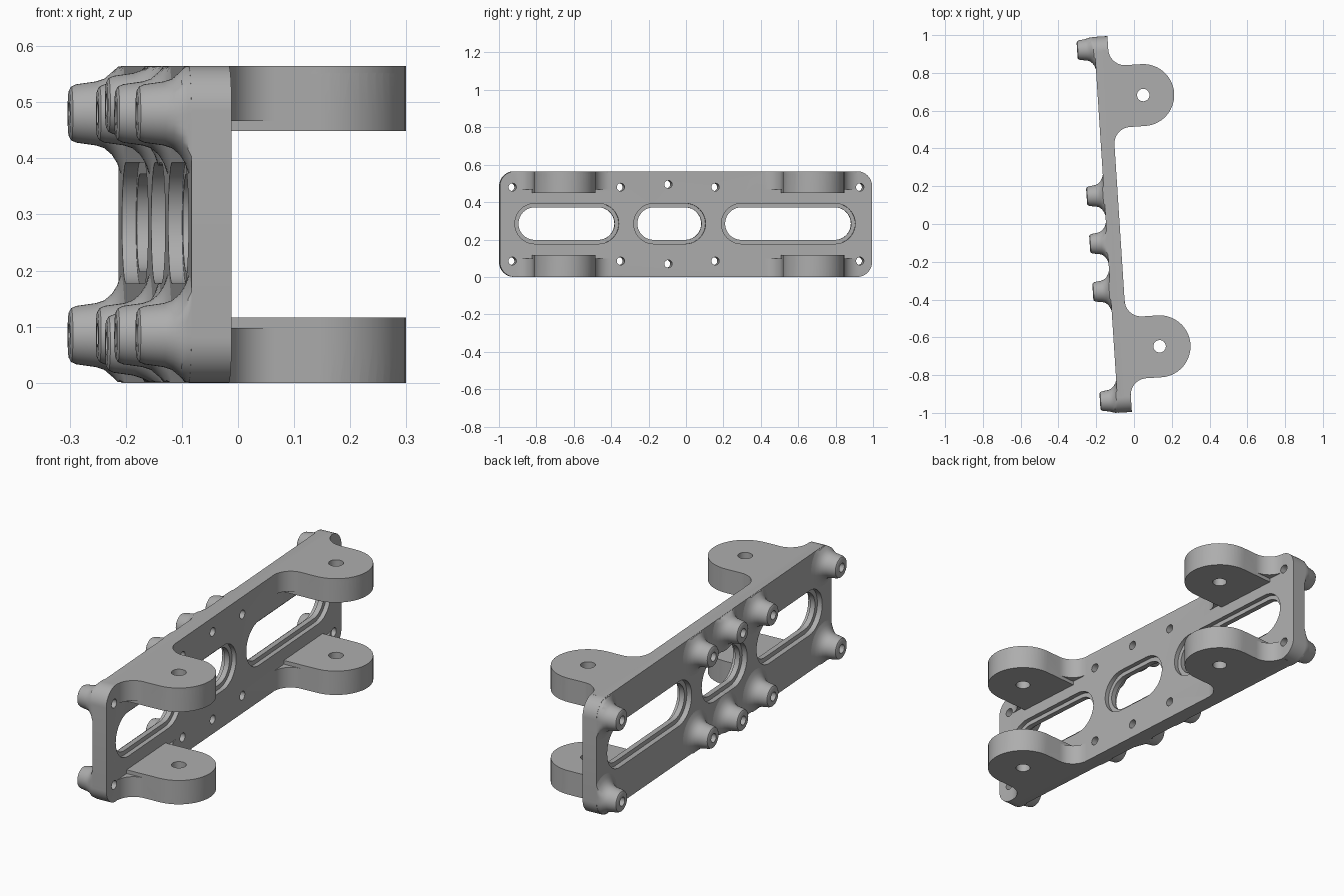
import bpy, bmesh, math
from mathutils import Vector

cube = bpy.data.objects.get("Cube")
if cube:
    bpy.data.objects.remove(cube, do_unlink=True)

# Local frame: x points out of the front face, y runs along the plate
TILT, SHIFT = 0.065, -0.076
H, THICK, LEN, CORNER = 0.565, 0.072, 0.997, 0.08

grey = bpy.data.materials.new("plain grey")
grey.use_nodes = True
colour = (0.42, 0.42, 0.42, 1)
grey.diffuse_color = colour
grey.node_tree.nodes["Principled BSDF"].inputs["Base Color"].default_value = colour


def make(name, bm):
    bmesh.ops.recalc_face_normals(bm, faces=bm.faces)
    mesh = bpy.data.meshes.new(name)
    bm.to_mesh(mesh)
    bm.free()
    ob = bpy.data.objects.new(name, mesh)
    bpy.context.collection.objects.link(ob)
    mesh.materials.append(grey)
    ob.location.x = SHIFT
    ob.rotation_euler.z = TILT
    return ob


def arc(cx, cy, r, start, end, n=12):
    """Points on an arc, angles in degrees."""
    angles = [math.radians(start + (end - start) * i / n) for i in range(n + 1)]
    return [(cx + r * math.cos(t), cy + r * math.sin(t)) for t in angles]


def prism(bm, points, place, lo, hi):
    """Extrude a closed 2D outline; place(a, b, depth) gives the 3D point."""
    rings = [[bm.verts.new(place(a, b, d)) for a, b in points] for d in (lo, hi)]
    bm.faces.new(rings[0])
    bm.faces.new(rings[1])
    n = len(points)
    for i in range(n):
        j = (i + 1) % n
        bm.faces.new((rings[0][i], rings[0][j], rings[1][j], rings[1][i]))


def through(a, b, d):
    return Vector((d, a, b))


def upright(a, b, d):
    return Vector((a, b, d))


def bevel(bm, rule, width):
    edges = [e for e in bm.edges if rule(*[v.co for v in e.verts])]
    bmesh.ops.bevel(bm, geom=edges, offset=width, segments=4, profile=0.5,
                    affect='EDGES', clamp_overlap=True)


def combine(target, other, operation):
    mod = target.modifiers.new(operation.lower(), 'BOOLEAN')
    mod.operation, mod.solver, mod.object = operation, 'EXACT', other
    bpy.context.view_layer.update()
    bpy.context.view_layer.objects.active = target
    bpy.ops.object.modifier_apply(modifier=mod.name)
    bpy.data.objects.remove(other, do_unlink=True)


def smooth(ob):
    bpy.ops.object.select_all(action='DESELECT')
    ob.select_set(True)
    bpy.context.view_layer.objects.active = ob
    bpy.ops.object.shade_smooth_by_angle(angle=math.radians(32))


# Back plate with rounded corners and softened edges
iy, iz = LEN - CORNER, H - CORNER
outline = (arc(iy, iz, CORNER, 0, 90) + arc(-iy, iz, CORNER, 90, 180)
           + arc(-iy, CORNER, CORNER, 180, 270) + arc(iy, CORNER, CORNER, 270, 360))
bm = bmesh.new()
prism(bm, outline, through, -THICK, 0)
bevel(bm, lambda p, q: abs(p.x - q.x) < 1e-5, 0.018)
frame = make("mounting_plate", bm)

# Four rounded lugs, each a full-depth tongue plus a thinner filleted root
W, REACH, FILLET = 0.164, 0.169, 0.088
LUGS = (0.673, -0.66)


def lug(y, top, depth, root):
    f = FILLET if root else 0
    pts = arc(REACH, y, W, -90, 90, 28)
    if root:
        pts += arc(f, y + W + f, f, 270, 180)
        pts += [(-0.03, y + W + f), (-0.03, y - W - f)]
        pts += arc(f, y - W - f, f, 180, 90)
    else:
        pts += [(-0.03, y + W), (-0.03, y - W)]
    outer, inner = (H, H - depth) if top else (0, depth)
    bm = bmesh.new()
    prism(bm, pts, upright, min(outer, inner), max(outer, inner))
    bevel(bm, lambda p, q: abs(p.z - outer) < 1e-5 and abs(q.z - outer) < 1e-5
          and min(p.x, q.x) > -1e-4, 0.014)
    return make("lug", bm)


for y in LUGS:
    for top in (True, False):
        combine(frame, lug(y, top, 0.116, False), 'UNION')
        combine(frame, lug(y, top, 0.098, True), 'UNION')

# Slots: an open stadium with a wider pocket on each face
SLOTS = ((-0.917, -0.36), (-0.28, 0.105), (0.19, 0.907))


def cut_slots(inset, lo, hi):
    bm = bmesh.new()
    r = 0.108 - inset
    for a, b in SLOTS:
        pts = arc(b - 0.108, 0.285, r, -90, 90, 20) + arc(a + 0.108, 0.285, r, 90, 270, 20)
        prism(bm, pts, through, lo, hi)
    combine(frame, make("slot_cutter", bm), 'DIFFERENCE')


cut_slots(0.021, -0.2, 0.1)
cut_slots(0, -0.022, 0.05)
cut_slots(0, -0.2, -THICK + 0.025)

# Screw and pivot holes
SPOTS = [(y, z) for y, low in ((-0.93, 0.085), (-0.35, 0.085), (-0.095, 0.07),
                               (0.157, 0.085), (0.932, 0.085)) for z in (low, H - low)]
HOLE = 0.021
bm = bmesh.new()
for y, z in SPOTS:
    prism(bm, arc(y, z, HOLE, 0, 345, 23), through, -0.3, 0.06)
for y in LUGS:
    prism(bm, arc(REACH, y, 0.033, 0, 345, 23), upright, -0.1, H + 0.1)
combine(frame, make("hole_cutter", bm), 'DIFFERENCE')
smooth(frame)

# Flared screw bosses on the rear face, trimmed to the plate outline
PROFILE = ((-0.03, HOLE), (-0.03, 0.108), (0.0, 0.108), (0.006, 0.09), (0.016, 0.074),
           (0.03, 0.062), (0.045, 0.057), (0.08, 0.052), (0.089, 0.048),
           (0.093, 0.041), (0.093, HOLE))


def trim(y, z):
    """Pull a point back inside the rounded plate outline."""
    core = Vector((max(-iy, min(iy, y)), max(CORNER, min(iz, z))))
    off = Vector((y, z)) - core
    if off.length > CORNER - 0.001:
        off *= (CORNER - 0.001) / off.length
    return core + off


N = 40
for k, (y, z) in enumerate(SPOTS):
    bm = bmesh.new()
    rings = []
    for h, r in PROFILE:
        ring = []
        for i in range(N):
            t = math.tau * i / N
            p = trim(y + r * math.cos(t), z + r * math.sin(t))
            ring.append(bm.verts.new((-THICK - h, p.x, p.y)))
        rings.append(ring)
    for a, b in zip(rings, rings[1:] + rings[:1]):
        for i in range(N):
            j = (i + 1) % N
            bm.faces.new((a[i], a[j], b[j], b[i]))
    smooth(make(f"screw_boss_{k + 1}", bm))
